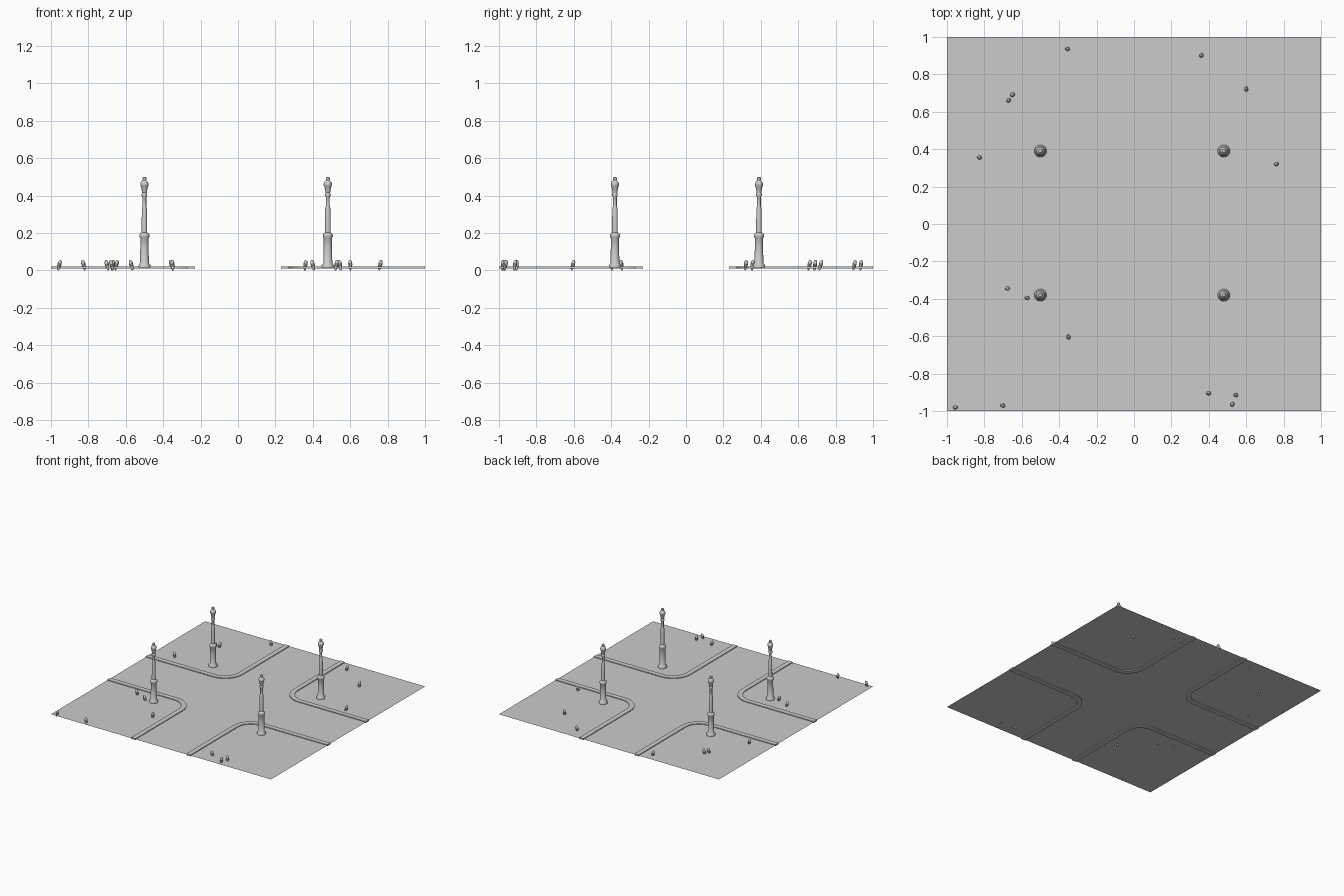
import bpy, bmesh, math
from mathutils import Matrix, Vector

cube = bpy.data.objects.get("Cube")
if cube:
    bpy.data.objects.remove(cube, do_unlink=True)

GROUND = 0.015

stone = bpy.data.materials.new("plain_grey")
stone.use_nodes = True
GREY = (0.6, 0.6, 0.6, 1)
stone.diffuse_color = GREY
stone.node_tree.nodes["Principled BSDF"].inputs["Base Color"].default_value = GREY


def finish(name, bm, smooth=False):
    """Turn a bmesh into a named object."""
    mesh = bpy.data.meshes.new(name)
    bm.to_mesh(mesh)
    bm.free()
    mesh.materials.append(stone)
    obj = bpy.data.objects.new(name, mesh)
    bpy.context.collection.objects.link(obj)
    if smooth:
        bpy.ops.object.select_all(action="DESELECT")
        obj.select_set(True)
        bpy.context.view_layer.objects.active = obj
        bpy.ops.object.shade_smooth_by_angle(angle=math.radians(35))
    return obj


def lathe(profile, sides):
    """Stack rings of (radius, height) and close both ends."""
    bm = bmesh.new()
    rings = []
    for r, z in profile:
        rings.append([bm.verts.new((r * math.cos(a), r * math.sin(a), z))
                      for a in (math.tau * i / sides for i in range(sides))])
    for low, high in zip(rings, rings[1:]):
        for i in range(sides):
            j = (i + 1) % sides
            bm.faces.new((low[i], low[j], high[j], high[i]))
    bm.faces.new(rings[0][::-1])
    bm.faces.new(rings[-1])
    return bm


# Ground sheet covering the crossroads
bm = bmesh.new()
bmesh.ops.create_grid(bm, x_segments=1, y_segments=1, size=1,
                      matrix=Matrix.Translation((0, 0, GROUND)))
finish("ground", bm)


# Rounded kerb around each corner block
def kerb_line(edge, radius):
    centre = 0.39
    pts = [(1, edge)]
    for i in range(11):
        a = math.radians(270 - 9 * i)
        pts.append((centre + radius * math.cos(a), centre + radius * math.sin(a)))
    return pts + [(edge, 1)]


def build_kerb(name, sx, sy):
    bm = bmesh.new()
    inner, outer = kerb_line(0.23, 0.16), kerb_line(0.27, 0.12)
    sections = []
    for (ax, ay), (bx, by) in zip(inner, outer):
        corners = ((ax, ay, 0.009), (ax, ay, 0.021), (bx, by, 0.021), (bx, by, 0.009))
        sections.append([bm.verts.new((x * sx, y * sy, z)) for x, y, z in corners])
    for a, b in zip(sections, sections[1:]):
        for i in range(4):
            j = (i + 1) % 4
            bm.faces.new((a[i], a[j], b[j], b[i]))
    bm.faces.new(sections[0])
    bm.faces.new(sections[-1])
    bmesh.ops.recalc_face_normals(bm, faces=bm.faces)
    finish(name, bm)


for side, sx in (("left", 1), ("right", -1)):
    for end, sy in (("front", -1), ("back", 1)):
        build_kerb(f"kerb_{end}_{side}", sx, sy)

# Street lamps: plinth, pedestal, stepped post, lantern and finial
LAMP = [(0.033, 0.015), (0.033, 0.024), (0.028, 0.034), (0.024, 0.04),
        (0.022, 0.125), (0.022, 0.172), (0.027, 0.18), (0.027, 0.19),
        (0.022, 0.198), (0.015, 0.202), (0.014, 0.33), (0.012, 0.338),
        (0.010, 0.345), (0.010, 0.39), (0.015, 0.4), (0.015, 0.41),
        (0.012, 0.415), (0.019, 0.45), (0.022, 0.455), (0.022, 0.464),
        (0.017, 0.474), (0.009, 0.482), (0.011, 0.488), (0.010, 0.496), (0.004, 0.5)]
for side, x in (("left", 0.48), ("right", -0.5)):
    for end, y in (("front", -0.38), ("back", 0.39)):
        lamp = finish(f"street_lamp_{end}_{side}", lathe(LAMP, 16), True)
        lamp.location = (x, y, 0)

# Small leaning birds: (x, y, lean direction in degrees)
BIRD = [(0.003, -0.029), (0.007, -0.021), (0.010, -0.008), (0.011, 0.006),
        (0.010, 0.017), (0.006, 0.025), (0.002, 0.028)]
BIRDS = [(-0.355, 0.935, 160), (0.36, 0.9, 60), (0.6, 0.72, 95), (-0.65, 0.69, 30),
         (-0.67, 0.66, 60), (-0.825, 0.355, 160), (0.76, 0.32, 30), (-0.675, -0.345, 200),
         (-0.57, -0.395, 165), (-0.35, -0.605, 110), (-0.955, -0.98, 20),
         (-0.7, -0.97, 160), (0.4, -0.905, 170), (0.545, -0.915, 140), (0.525, -0.965, 50)]
for i, (x, y, yaw) in enumerate(BIRDS):
    bird = finish(f"bird_{i + 1}", lathe(BIRD, 10), True)
    axis = Vector((-math.sin(math.radians(yaw)), math.cos(math.radians(yaw)), 0))
    bird.matrix_world = (Matrix.Translation((x, y, 0.029))
                         @ Matrix.Rotation(math.radians(15), 4, axis))
